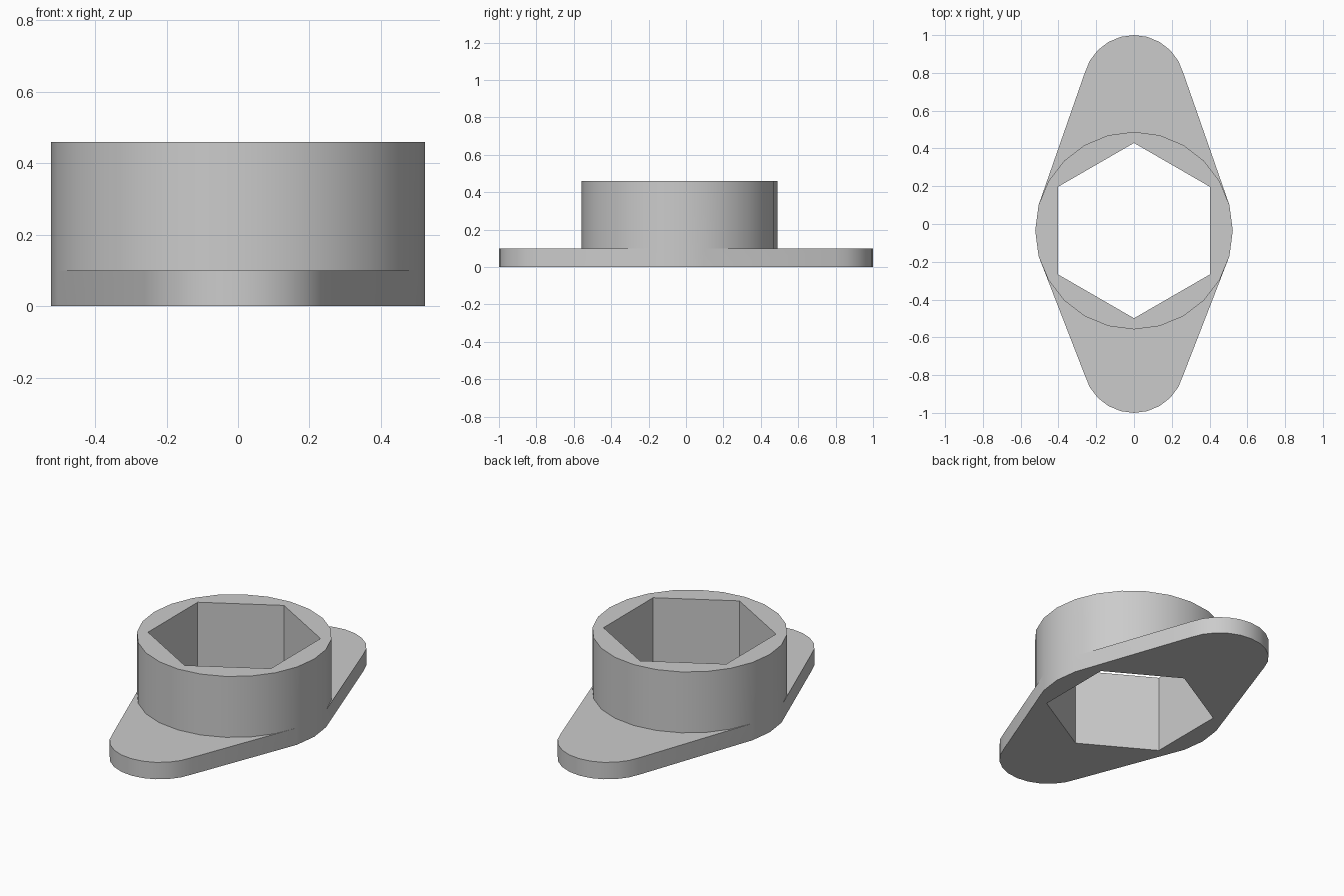
import bpy, bmesh
from math import cos, sin, radians

cube = bpy.data.objects.get("Cube")
if cube:
    bpy.data.objects.remove(cube)

CENTRE_Y = -0.035
PLATE_TOP, COLLAR_TOP = 0.10, 0.46

mat = bpy.data.materials.new("plain grey")
mat.use_nodes = True
grey = (0.6, 0.6, 0.6, 1)
mat.diffuse_color = grey
mat.node_tree.nodes["Principled BSDF"].inputs["Base Color"].default_value = grey


def circle(radius, y, sides, start=0):
    step = 360 / sides
    return [(radius * cos(radians(start + i * step)),
             y + radius * sin(radians(start + i * step))) for i in range(sides)]


bm = bmesh.new()


def verts(outline, z):
    return [bm.verts.new((x, y, z)) for x, y in outline]


def wall(outline, z0, z1):
    low, high = verts(outline, z0), verts(outline, z1)
    for i in range(len(low)):
        bm.faces.new((low[i - 1], low[i], high[i], high[i - 1]))


def ring_cap(outer, inner, z):
    edges = []
    for loop in (verts(outer, z), verts(inner, z)):
        edges += [bm.edges.new((loop[i - 1], loop[i])) for i in range(len(loop))]
    bmesh.ops.triangle_fill(bm, edges=edges, use_beauty=True, normal=(0, 0, 1))


# Outlines: round collar, hexagonal bore, and plate tangent to the collar
collar = circle(0.523, CENTRE_Y, 24)
bore = circle(0.464, CENTRE_Y, 6, 30)
back_end = circle(0.27, 0.73, 24)[1:12]
front_end = circle(0.27, -0.73, 24)[13:24]
plate = [collar[0], collar[1]] + back_end + collar[11:14] + front_end + [collar[23]]

# Plate rim, collar wall and hexagonal bore
wall(plate, 0, PLATE_TOP)
wall(collar, PLATE_TOP, COLLAR_TOP)
wall(bore, 0, COLLAR_TOP)

# Underside and collar rim
ring_cap(plate, bore, 0)
ring_cap(collar, bore, COLLAR_TOP)

# Top of the two plate ears
for ear in (back_end + collar[1:12][::-1], front_end + collar[13:24][::-1]):
    bm.faces.new(verts(ear, PLATE_TOP))

bmesh.ops.remove_doubles(bm, verts=bm.verts, dist=0.0001)
bmesh.ops.recalc_face_normals(bm, faces=bm.faces)
mesh = bpy.data.meshes.new("flanged_collar")
bm.to_mesh(mesh)
bm.free()
mesh.materials.append(mat)
body = bpy.data.objects.new("flanged_collar", mesh)
bpy.context.collection.objects.link(body)

# Smooth the round walls, keeping the rims and bore corners sharp
bpy.ops.object.select_all(action='DESELECT')
body.select_set(True)
bpy.context.view_layer.objects.active = body
bpy.ops.object.shade_smooth_by_angle(angle=radians(30))
